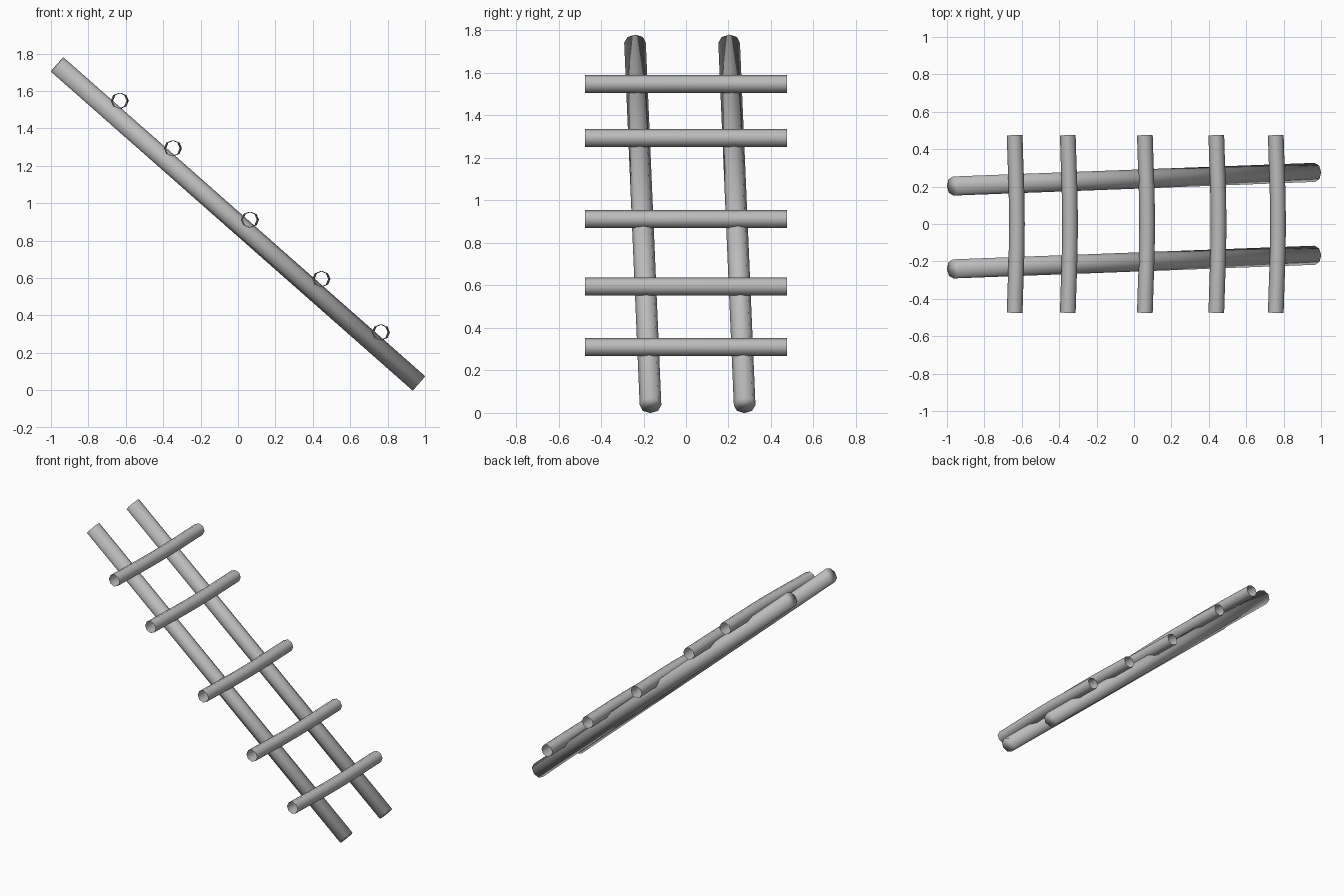
import bpy
from mathutils import Vector

cube = bpy.data.objects.get("Cube")
if cube:
    bpy.data.objects.remove(cube, do_unlink=True)

# Single weathered grey for the whole ladder
grey = bpy.data.materials.new("grey_wood")
grey.use_nodes = True
colour = (0.5, 0.5, 0.5, 1)
grey.diffuse_color = colour
grey.node_tree.nodes["Principled BSDF"].inputs["Base Color"].default_value = colour


def add_rail(name, y_top, y_bottom):
    """Capped eight-sided pole, smooth all over, leaning from top to bottom."""
    top = Vector((-0.967, y_top, 1.742))
    bottom = Vector((0.967, y_bottom, 0.037))
    axis = top - bottom
    bpy.ops.mesh.primitive_cylinder_add(vertices=8, radius=0.051, depth=axis.length)
    rail = bpy.context.object
    rail.name = name
    rail.rotation_mode = 'QUATERNION'
    rail.rotation_quaternion = axis.to_track_quat('Z', 'Y')
    rail.location = (top + bottom) / 2
    rail.data.materials.append(grey)
    bpy.ops.object.shade_smooth()


def add_rung(name, x, z):
    """Open hollow tube across the rails, bowed slightly toward the foot."""
    curve = bpy.data.curves.new(name, 'CURVE')
    curve.dimensions = '3D'
    curve.bevel_depth = 0.042
    curve.bevel_resolution = 2
    curve.resolution_u = 4
    curve.use_fill_caps = False
    spline = curve.splines.new('BEZIER')
    spline.bezier_points.add(2)
    for point, y, bow in zip(spline.bezier_points, (-0.475, 0, 0.475), (0, 0.012, 0)):
        point.co = (x + bow, y, z)
        point.handle_left_type = point.handle_right_type = 'AUTO'
    curve.materials.append(grey)
    rung = bpy.data.objects.new(name, curve)
    bpy.context.collection.objects.link(rung)
    # Turn the curve into a mesh
    bpy.ops.object.select_all(action='DESELECT')
    rung.select_set(True)
    bpy.context.view_layer.objects.active = rung
    bpy.ops.object.convert(target='MESH')
    bpy.ops.object.shade_smooth()


# Two long rails
add_rail("front_rail", -0.24, -0.167)
add_rail("back_rail", 0.203, 0.276)

# Five rungs resting on the upper side, from top to bottom
rungs = [(-0.638, 1.548), (-0.354, 1.294), (0.058, 0.912), (0.44, 0.595), (0.758, 0.31)]
for i, (x, z) in enumerate(rungs, 1):
    add_rung(f"rung_{i}", x, z)
